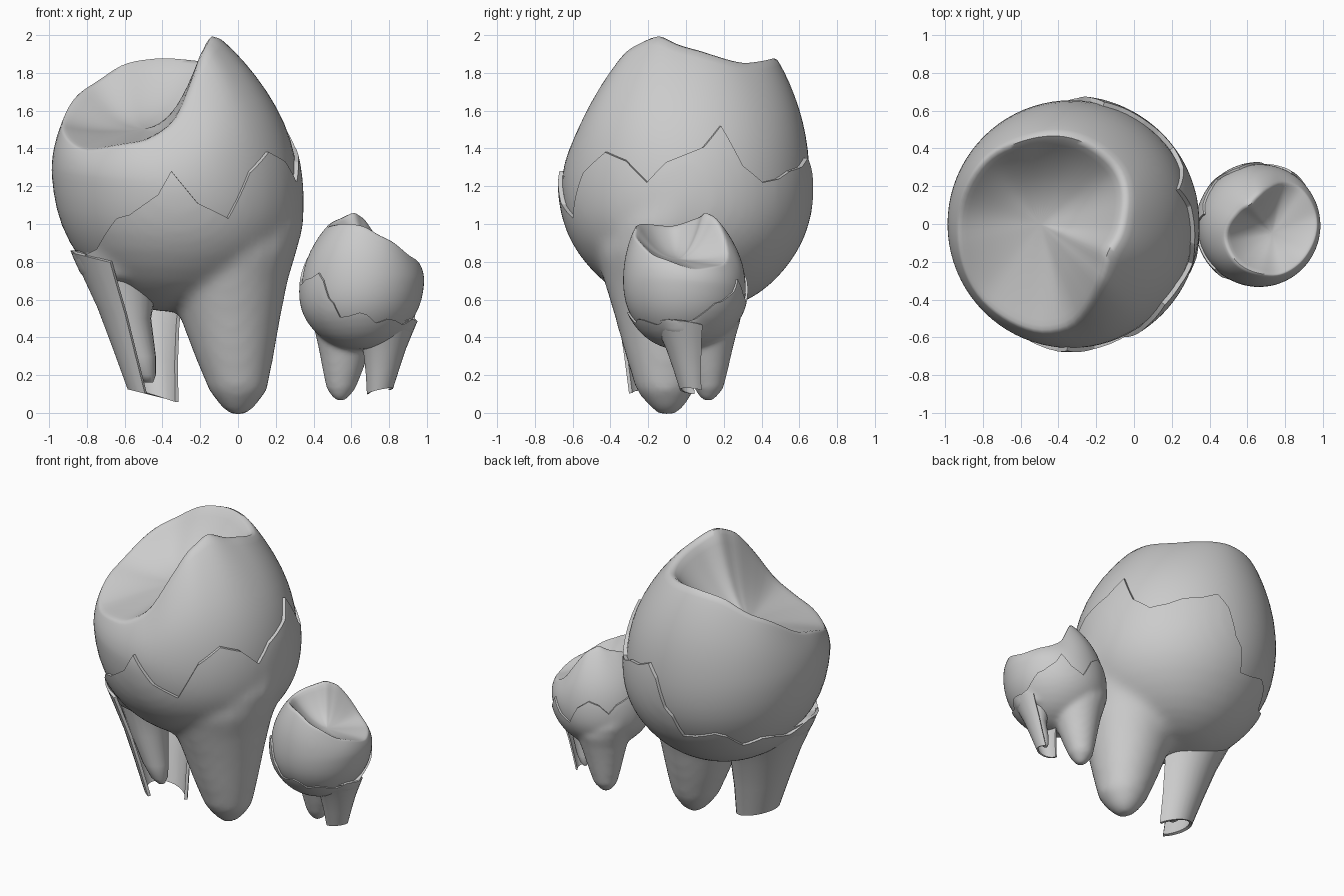
import bpy, bmesh
from math import sin, cos, radians, sqrt
from mathutils import Matrix, Vector

if "Cube" in bpy.data.objects:
    bpy.data.objects.remove(bpy.data.objects["Cube"])

CX = -0.33      # crown axis of the large tooth


def finish(name, bm, angle=40):
    bmesh.ops.recalc_face_normals(bm, faces=bm.faces[:])
    me = bpy.data.meshes.new(name)
    bm.to_mesh(me)
    bm.free()
    me.shade_smooth()
    me.set_sharp_from_angle(angle=radians(angle))
    ob = bpy.data.objects.new(name, me)
    bpy.context.collection.objects.link(ob)
    return ob


def loft(bm, rings, closed=True, caps=True):
    """Skin a list of point rings."""
    vr = [[bm.verts.new(p) for p in r] for r in rings]
    n = len(vr[0])
    for a, b in zip(vr, vr[1:]):
        for i in range(n if closed else n - 1):
            j = (i + 1) % n
            bm.faces.new((a[i], a[j], b[j], b[i]))
    if caps:
        bm.faces.new(vr[0])
        bm.faces.new(vr[-1][::-1])


def bake(ob, angle=40):
    """Apply the modifiers."""
    dg = bpy.context.evaluated_depsgraph_get()
    me = bpy.data.meshes.new_from_object(ob.evaluated_get(dg))
    ob.modifiers.clear()
    ob.data = me
    me.shade_smooth()
    me.set_sharp_from_angle(angle=radians(angle))


# Chewing rim: angle, radius about (-0.4, 0), height
RIM = [(0, .33, 1.96), (45, .43, 1.87), (90, .47, 1.90), (112, .48, 1.88),
       (140, .52, 1.74), (180, .53, 1.53), (225, .57, 1.39), (262, .58, 1.44),
       (278, .54, 1.55), (290, .46, 1.76), (304, .37, 1.95), (330, .29, 2.03),
       (360, .33, 1.96)]


def rim(deg):
    for a, b in zip(RIM, RIM[1:]):
        if a[0] <= deg <= b[0]:
            t = (deg - a[0]) / (b[0] - a[0])
            t = .5 * t + .5 * t * t * (3 - 2 * t)
            r, z = (a[k] + (b[k] - a[k]) * t for k in (1, 2))
            return Vector((-0.4 + r * cos(radians(deg)), r * sin(radians(deg)), z))


def crown_mesh(bm, radius, drop=0.0):
    """Bulb from the underside over the rim into the chewing basin."""
    n = 40
    degs = [360 * i / n for i in range(n)]
    rings = []
    wide = [Vector((CX + radius * cos(radians(d)), radius * sin(radians(d)),
                    1.18 - .08 * cos(radians(d)))) for d in degs]
    base = Vector((CX, .04, .54 - drop))
    for s in (.985, .9, .75, .5, .25):          # underside
        w = sqrt(1 - s * s)
        rings.append([Vector((base.x + (p.x - base.x) * w, base.y + (p.y - base.y) * w,
                              p.z + (base.z - p.z) * s)) for p in wide])
    for s in (0, .2, .4, .6, .8, .93, 1):       # wall up to the rim
        w = 1 - s ** 2.4
        ring = []
        for d, p in zip(degs, wide):
            q = rim(d)
            ring.append(Vector((q.x + (p.x - q.x) * w, q.y + (p.y - q.y) * w,
                                p.z + (q.z - p.z) * s)))
        rings.append(ring)
    c = Vector((-.5, .0, 1.5))
    for t in (.9, .75, .55, .35, .12):          # basin, floor leaning to the front left
        ring = []
        for q in map(rim, degs):
            x, y = c.x + (q.x - c.x) * t, c.y + (q.y - c.y) * t
            floor = c.z + .12 * (x - c.x) + .15 * (y - c.y)
            edge = c.z + .12 * (q.x - c.x) + .15 * (q.y - c.y)
            ring.append(Vector((x, y, floor + (q.z - edge) * t ** 2.2)))
        rings.append(ring)
    loft(bm, rings)


def tube(bm, stations, start=0, end=360, n=24, slant=0.0, closed=True):
    rings = []
    for z, x, y, r in stations:
        m = n if closed else n + 1
        ring = []
        for i in range(m):
            a = radians(start + (end - start) * i / n)
            ring.append((x + r * cos(a), y + r * sin(a), z - slant * r * cos(a)))
        rings.append(ring)
    loft(bm, rings, closed, closed)


def crown():
    bm = bmesh.new()
    crown_mesh(bm, .66)
    ob = finish("large_crown", bm)
    ob.modifiers.new("round", 'SUBSURF').levels = 1
    bake(ob, 60)
    return ob


# Broken edge of the root shell: angle, height
JAG = [(0, 1.37), (18, 1.52), (37, 1.22), (55, 1.28), (75, 1.35), (87, 1.08), (96, .88),
       (117, .93), (135, .82), (148, .86), (175, .80), (190, .86), (212, .83),
       (241, 1.03), (255, 1.10), (268, 1.28), (295, 1.03), (319, 1.38), (342, 1.22)]


def shell():
    # Crown underside fused with the main root and the top of the hollow root
    bm = bmesh.new()
    crown_mesh(bm, .686, .02)
    ob = finish("large_root_shell", bm)
    ob.modifiers.new("round", 'SUBSURF').levels = 1
    bake(ob)
    bm = bmesh.new()
    bm.from_mesh(ob.data)
    tube(bm, [(1.15, .0, -.03, .35), (1.0, -.02, -.08, .37), (.85, -.06, -.11, .37),
              (.7, -.06, -.11, .325), (.5, -.04, -.11, .265), (.3, -.02, -.11, .21),
              (.12, 0, -.11, .155), (.03, 0, -.1, .09), (-.01, 0, -.1, .045)])
    tube(bm, [(.98, -.60, -.1, .29), (.85, -.59, -.13, .3), (.7, -.6, -.15, .22)])
    bm.to_mesh(ob.data)
    bm.free()
    rm = ob.modifiers.new("fuse", 'REMESH')
    rm.mode = 'VOXEL'
    rm.voxel_size = .03
    sm = ob.modifiers.new("soften", 'SMOOTH')
    sm.iterations = 9
    # Jagged cutter keeps what lies below the broken edge
    bm = bmesh.new()
    rings = []
    for r, low in ((1.2, True), (1.2, False), (.45, False)):
        rings.append([(CX + r * cos(radians(a)), r * sin(radians(a)), -1 if low else z)
                      for a, z in JAG])
    rings.append([(CX + .1 * cos(radians(a)), .1 * sin(radians(a)), 1.0) for a, z in JAG])
    loft(bm, rings)
    bmesh.ops.triangulate(bm, faces=bm.faces[:])
    cutter = finish("shell_cutter", bm)
    cutter.hide_render = True
    bo = ob.modifiers.new("break", 'BOOLEAN')
    bo.operation = 'INTERSECT'
    bo.solver = 'EXACT'
    bo.object = cutter
    bake(ob)
    bpy.data.objects.remove(cutter)
    return ob


def hollow_root():
    # Open-sided, flat-ended shell of the second root
    bm = bmesh.new()
    tube(bm, [(.77, -.57, -.13, .312), (.65, -.55, -.14, .27),
              (.5, -.52, -.15, .225), (.3, -.485, -.16, .18), (.09, -.445, -.17, .14)],
         start=22, end=250, n=18, slant=.25, closed=False)
    ob = finish("large_hollow_root", bm)
    so = ob.modifiers.new("thickness", 'SOLIDIFY')
    so.thickness = .02
    so.offset = -1
    bake(ob)
    return ob


def inner_root():
    # Blunt root inside the hollow shell
    bm = bmesh.new()
    tube(bm, [(.9, -.58, -.11, .26), (.72, -.61, -.14, .19), (.5, -.585, -.16, .125),
              (.3, -.52, -.18, .085), (.2, -.49, -.18, .055), (.16, -.475, -.18, .025)])
    return finish("large_inner_root", bm, 60)


parts = [crown(), shell(), hollow_root(), inner_root()]

# Small tooth: half-size copy turned about the crown axis
turn = (Matrix.Translation((.66, -.008, .07)) @ Matrix.Rotation(radians(150), 4, 'Z')
        @ Matrix.Scale(.496, 4) @ Matrix.Translation((-CX, 0, 0)))
for p in parts:
    q = p.copy()
    q.data = p.data.copy()
    q.name = p.name.replace("large", "small")
    q.data.transform(turn)
    bpy.context.collection.objects.link(q)
